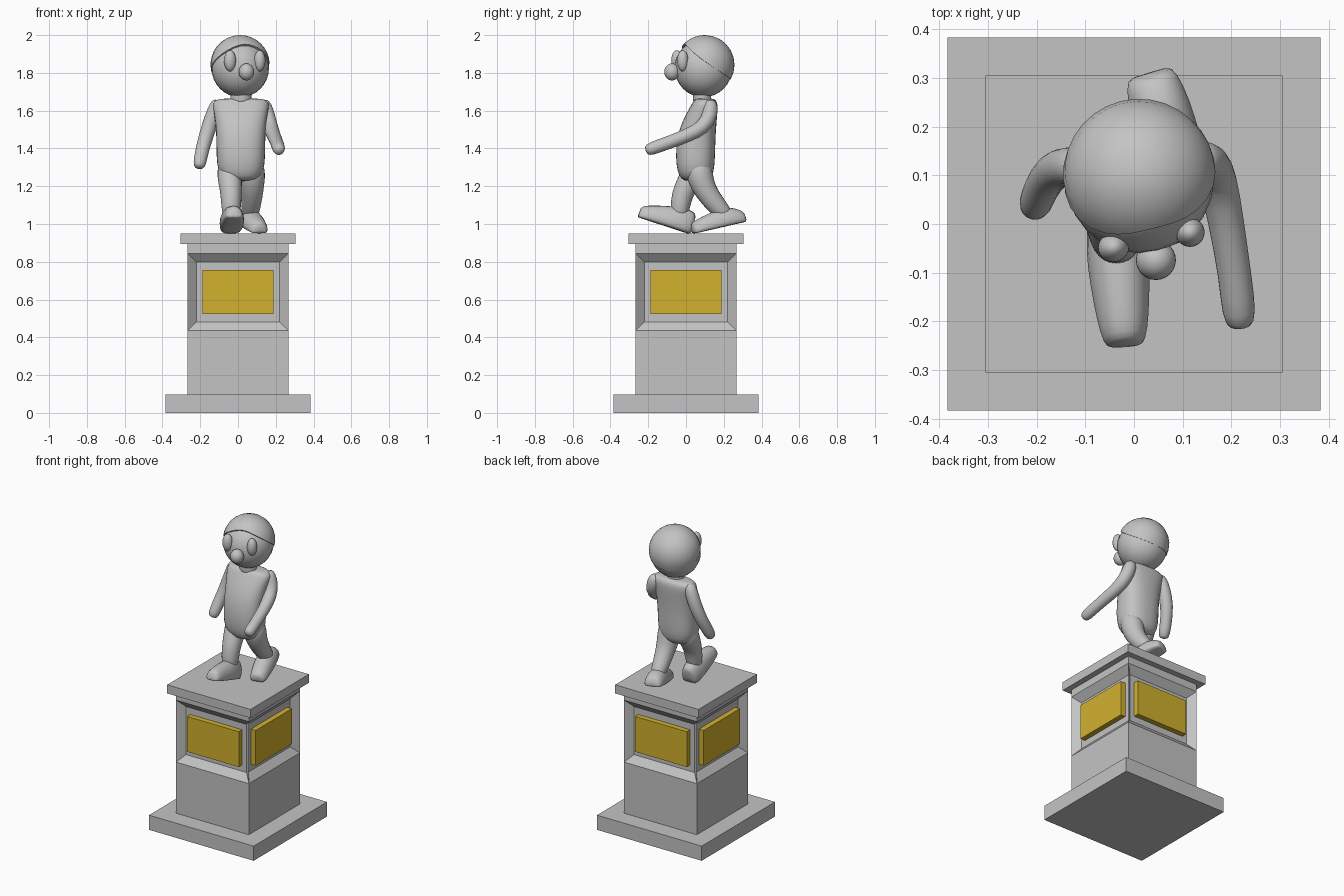
import bpy, bmesh
from math import sin, cos, pi, radians
from mathutils import Vector, Matrix

if "Cube" in bpy.data.objects:
    bpy.data.objects.remove(bpy.data.objects["Cube"], do_unlink=True)


def material(name, rgb):
    m = bpy.data.materials.new(name)
    m.use_nodes = True
    m.diffuse_color = (*rgb, 1)
    m.node_tree.nodes["Principled BSDF"].inputs["Base Color"].default_value = (*rgb, 1)
    return m


stone = material("grey stone", (0.55, 0.55, 0.55))
gold = material("gold plate", (0.64, 0.44, 0.027))


def finish(bm, name, mat, smooth=False, subdiv=0):
    bmesh.ops.recalc_face_normals(bm, faces=bm.faces)
    mesh = bpy.data.meshes.new(name)
    bm.to_mesh(mesh)
    bm.free()
    mesh.materials.append(mat)
    ob = bpy.data.objects.new(name, mesh)
    bpy.context.collection.objects.link(ob)
    if smooth:
        mesh.shade_smooth()
    if subdiv:
        mod = ob.modifiers.new("rounding", "SUBSURF")
        mod.levels = mod.render_levels = subdiv
    return ob


def box(name, size, centre, mat, recess=False, turn=0):
    bm = bmesh.new()
    bmesh.ops.create_cube(bm, size=1)
    bmesh.ops.scale(bm, vec=size, verts=bm.verts)
    bmesh.ops.translate(bm, vec=centre, verts=bm.verts)
    bmesh.ops.rotate(bm, verts=bm.verts, matrix=Matrix.Rotation(turn, 3, "Z"))
    if recess:
        bm.normal_update()
        sides = [f for f in bm.faces if abs(f.normal.z) < 0.5]
        bmesh.ops.inset_individual(bm, faces=sides, thickness=0.046, depth=-0.04,
                                   use_even_offset=True)
    return finish(bm, name, mat)


def loft(name, rings, smooth=True, subdiv=1):
    bm = bmesh.new()
    loops = [[bm.verts.new(p) for p in ring] for ring in rings]
    for a, b in zip(loops, loops[1:]):
        for i in range(len(a)):
            j = (i + 1) % len(a)
            bm.faces.new((a[i], a[j], b[j], b[i]))
    bm.faces.new(loops[0])
    bm.faces.new(loops[-1])
    return finish(bm, name, stone, smooth, subdiv)


def oval(centre, u, v, n=12, power=1.0):
    def bend(t):
        return (1 if t > 0 else -1) * abs(t) ** power
    angles = [2 * pi * (i + 0.5) / n for i in range(n)]
    return [Vector(centre) + u * bend(cos(a)) + v * bend(sin(a)) for a in angles]


def limb(name, points):
    """Rounded tube through (x, y, z, radius) points."""
    pts = [Vector(p[:3]) for p in points]
    rings = []
    for i, p in enumerate(points):
        way = (pts[min(i + 1, len(pts) - 1)] - pts[max(i - 1, 0)]).normalized()
        u = Vector((1, 0, 0))
        u = (u - way * u.dot(way)).normalized()
        v = way.cross(u)
        r = p[3]
        if i == 0:
            rings.append(oval(pts[i] - way * r * 0.7, u * r * 0.6, v * r * 0.6))
        rings.append(oval(pts[i], u * r, v * r))
        if i == len(pts) - 1:
            rings.append(oval(pts[i] + way * r * 0.8, u * r * 0.65, v * r * 0.65))
    return loft(name, rings)


def foot(name, heel, toe, stations):
    """Flat-soled shoe; stations are (fraction, half width, height)."""
    heel, toe = Vector(heel), Vector(toe)
    way = (toe - heel).normalized()
    side = way.cross(Vector((0, 0, 1))).normalized()
    up = side.cross(way)
    rings = []
    for t, w, h in stations:
        base = heel.lerp(toe, t)
        rings.append([base + side * w * a + up * h * b for a, b in
                      ((-0.8, 0), (-1, 0.1), (-1, 0.5), (-0.6, 0.95), (0, 1.04),
                       (0.6, 0.95), (1, 0.5), (1, 0.1), (0.8, 0))])
    return loft(name, rings)


def ball(name, centre, size, yaw=0):
    bm = bmesh.new()
    bmesh.ops.create_uvsphere(bm, u_segments=24, v_segments=16, radius=1)
    bmesh.ops.scale(bm, vec=size, verts=bm.verts)
    bmesh.ops.rotate(bm, verts=bm.verts, matrix=Matrix.Rotation(yaw, 3, "Z"))
    bmesh.ops.translate(bm, vec=centre, verts=bm.verts)
    return finish(bm, name, stone, True)


# Pedestal
box("base_slab", (0.766, 0.766, 0.097), (0, 0, 0.0485), stone)
box("lower_column", (0.534, 0.534, 0.338), (0, 0, 0.266), stone)
box("recessed_column", (0.534, 0.534, 0.41), (0, 0, 0.64), stone, recess=True)
box("column_neck", (0.534, 0.534, 0.05), (0, 0, 0.87), stone)
box("top_slab", (0.61, 0.61, 0.057), (0, 0, 0.922), stone)
for k, where in enumerate(("front", "left", "back", "right")):
    box(where + "_plaque", (0.378, 0.04, 0.233), (0, -0.242, 0.639), gold, turn=k * pi / 2)

# Torso and neck
X, Y = Vector((1, 0, 0)), Vector((0, 1, 0))
torso = [(1.225, 0.05, 0.07, 0.06), (1.25, 0.052, 0.11, 0.09), (1.31, 0.05, 0.13, 0.104),
         (1.40, 0.05, 0.131, 0.106), (1.50, 0.06, 0.133, 0.1), (1.58, 0.082, 0.142, 0.085),
         (1.635, 0.1, 0.156, 0.07), (1.66, 0.1, 0.14, 0.058), (1.665, 0.1, 0.08, 0.035)]
loft("torso", [oval((0.015, y, z), X * rx, Y * ry, 16, 0.8) for z, y, rx, ry in torso])
loft("neck", [oval((0.015, 0.085, z), X * 0.058, Y * 0.05) for z in (1.63, 1.66, 1.69, 1.72)])

# Arms
limb("left_arm", [(0.138, 0.13, 1.63, 0.04), (0.153, 0.13, 1.58, 0.044),
                  (0.172, 0.095, 1.51, 0.042), (0.19, 0.0, 1.465, 0.038),
                  (0.208, -0.11, 1.425, 0.035), (0.216, -0.187, 1.397, 0.037)])
limb("right_arm", [(-0.112, 0.115, 1.63, 0.04), (-0.135, 0.12, 1.57, 0.042),
                   (-0.168, 0.11, 1.47, 0.041), (-0.19, 0.075, 1.39, 0.037),
                   (-0.203, 0.04, 1.32, 0.037)])

# Legs and feet
limb("right_leg", [(-0.045, 0.05, 1.29, 0.072), (-0.042, 0.015, 1.22, 0.065),
                   (-0.036, -0.022, 1.16, 0.058), (-0.036, -0.035, 1.06, 0.053)])
limb("left_leg", [(0.073, 0.065, 1.29, 0.078), (0.074, 0.085, 1.21, 0.068),
                  (0.074, 0.125, 1.14, 0.058), (0.064, 0.2, 1.055, 0.05)])
foot("right_foot", (-0.04, 0.024, 0.944), (-0.018, -0.257, 1.036),
     [(0, 0.04, 0.1), (0.06, 0.056, 0.122), (0.3, 0.066, 0.122), (0.55, 0.062, 0.105),
      (0.8, 0.054, 0.084), (0.96, 0.045, 0.066), (1, 0.03, 0.05)])
foot("left_foot", (0.03, 0.315, 1.012), (0.115, 0.036, 0.948),
     [(0, 0.042, 0.05), (0.05, 0.055, 0.066), (0.25, 0.064, 0.098), (0.5, 0.064, 0.092),
      (0.75, 0.06, 0.078), (0.95, 0.05, 0.062), (1, 0.036, 0.045)])

# Head, turned a little to its left
yaw = radians(14)
ball("head", (0.012, 0.092, 1.825), (0.152, 0.152, 0.154), yaw)
ball("nose", (0.045, -0.074, 1.805), (0.041, 0.041, 0.045), yaw)
ball("right_eye", (-0.042, -0.048, 1.864), (0.032, 0.03, 0.056), yaw)
ball("left_eye", (0.115, -0.017, 1.864), (0.03, 0.03, 0.056), yaw)


# Hair cap: high over the brow, low at the nape
def cap_ring(step, radius):
    ring = []
    for i in range(32):
        a = 2 * pi * i / 32
        edge = radians(2 + 37 * cos(a) + 5 * cos(2 * a))
        e = edge + (radians(89) - edge) * step
        d = a + yaw - pi / 2
        ring.append(Vector((0.011, 0.1, 1.843)) + radius *
                    Vector((cos(e) * cos(d), cos(e) * sin(d), sin(e))))
    return ring


hair = loft("hair_cap", [cap_ring(0, 0.135)] + [cap_ring(s / 8, 0.157) for s in range(9)],
            subdiv=0)
bpy.context.view_layer.objects.active = hair
hair.select_set(True)
bpy.ops.object.shade_smooth_by_angle(angle=radians(40))
